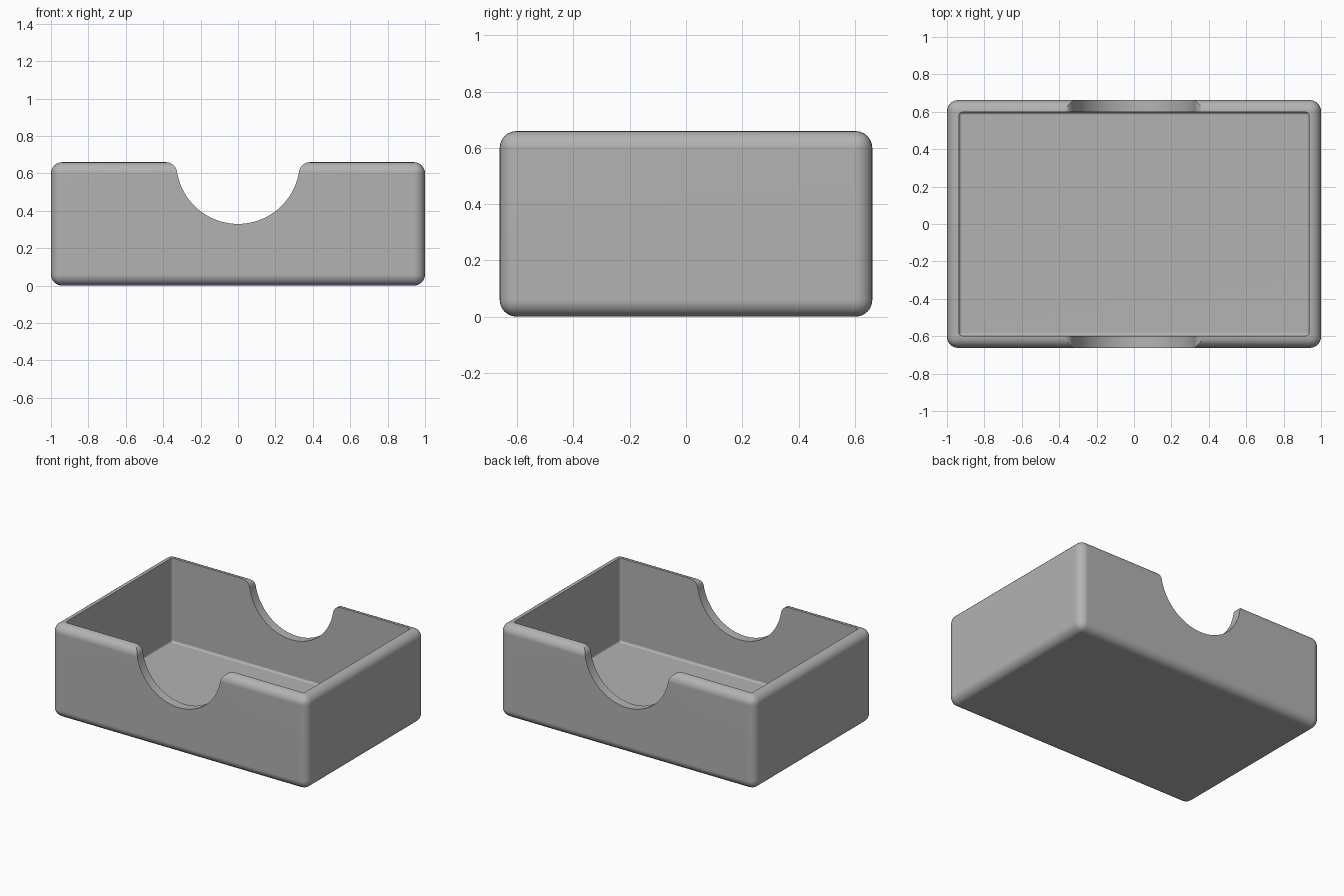
import bpy
import bmesh
from math import atan2, cos, pi, radians, sin, sqrt

cube = bpy.data.objects.get("Cube")
if cube:
    bpy.data.objects.remove(cube, do_unlink=True)

LENGTH, WIDTH, HEIGHT = 2.0, 1.325, 0.66
WALL, ROUND = 0.065, 0.06
NOTCH = 0.33


def add_object(name, bm):
    bmesh.ops.recalc_face_normals(bm, faces=bm.faces)
    mesh = bpy.data.meshes.new(name)
    bm.to_mesh(mesh)
    bm.free()
    obj = bpy.data.objects.new(name, mesh)
    bpy.context.collection.objects.link(obj)
    return obj


def rounded_block(name, size, bottom, radius, segments):
    bm = bmesh.new()
    bmesh.ops.create_cube(bm, size=1)
    for v in bm.verts:
        v.co = (v.co.x * size[0], v.co.y * size[1], (v.co.z + 0.5) * size[2] + bottom)
    bmesh.ops.bevel(bm, geom=bm.edges[:], offset=radius, segments=segments,
                    profile=0.5, affect='EDGES')
    return add_object(name, bm)


def arc(cx, cz, radius, start, end, steps):
    angles = [start + (end - start) * i / steps for i in range(steps + 1)]
    return [(cx + radius * cos(a), cz + radius * sin(a)) for a in angles]


def notch_cutter():
    # Half circle that blends into the rim with a fillet on each side
    xc = sqrt((NOTCH + ROUND) ** 2 - ROUND ** 2)
    tilt = atan2(ROUND, xc)
    fillet = arc(-xc, HEIGHT - ROUND, ROUND, pi / 2, tilt, 8)
    bowl = arc(0, HEIGHT, NOTCH, pi + tilt, 2 * pi - tilt, 40)
    mirrored = [(-x, z) for x, z in reversed(fillet)]
    outline = [(-xc, HEIGHT + 0.2)] + fillet + bowl[1:-1] + mirrored + [(xc, HEIGHT + 0.2)]
    bm = bmesh.new()
    face = bm.faces.new([bm.verts.new((x, -WIDTH, z)) for x, z in outline])
    swept = bmesh.ops.extrude_face_region(bm, geom=[face])["geom"]
    moved = [g for g in swept if isinstance(g, bmesh.types.BMVert)]
    bmesh.ops.translate(bm, verts=moved, vec=(0, 2 * WIDTH, 0))
    return add_object("notch_cutter", bm)


# Rounded outer shell, cavity and thumb notches
tray = rounded_block("open_tray", (LENGTH, WIDTH, HEIGHT), 0, ROUND, 6)
cavity = rounded_block("cavity_cutter", (LENGTH - 2 * WALL, WIDTH - 2 * WALL, HEIGHT + 0.2),
                       WALL, 0.015, 3)
cutters = [cavity, notch_cutter()]
for cutter in cutters:
    cutter.hide_render = True
    mod = tray.modifiers.new(cutter.name, 'BOOLEAN')
    mod.operation = 'DIFFERENCE'
    mod.solver = 'EXACT'
    mod.object = cutter

# Keep the carved result and drop the cutters
depsgraph = bpy.context.evaluated_depsgraph_get()
carved = bpy.data.meshes.new_from_object(tray.evaluated_get(depsgraph))
tray.modifiers.clear()
tray.data = carved
for cutter in cutters:
    bpy.data.objects.remove(cutter, do_unlink=True)

# Plain grey finish
grey = bpy.data.materials.new("grey_plastic")
grey.use_nodes = True
colour = (0.45, 0.45, 0.45, 1)
grey.diffuse_color = colour
grey.node_tree.nodes["Principled BSDF"].inputs["Base Color"].default_value = colour
carved.materials.clear()
carved.materials.append(grey)

# Smooth rounds with crisp inner rim
bpy.ops.object.select_all(action='DESELECT')
tray.select_set(True)
bpy.context.view_layer.objects.active = tray
bpy.ops.object.shade_smooth_by_angle(angle=radians(35))
weighted = tray.modifiers.new("even_shading", 'WEIGHTED_NORMAL')
weighted.keep_sharp = True
